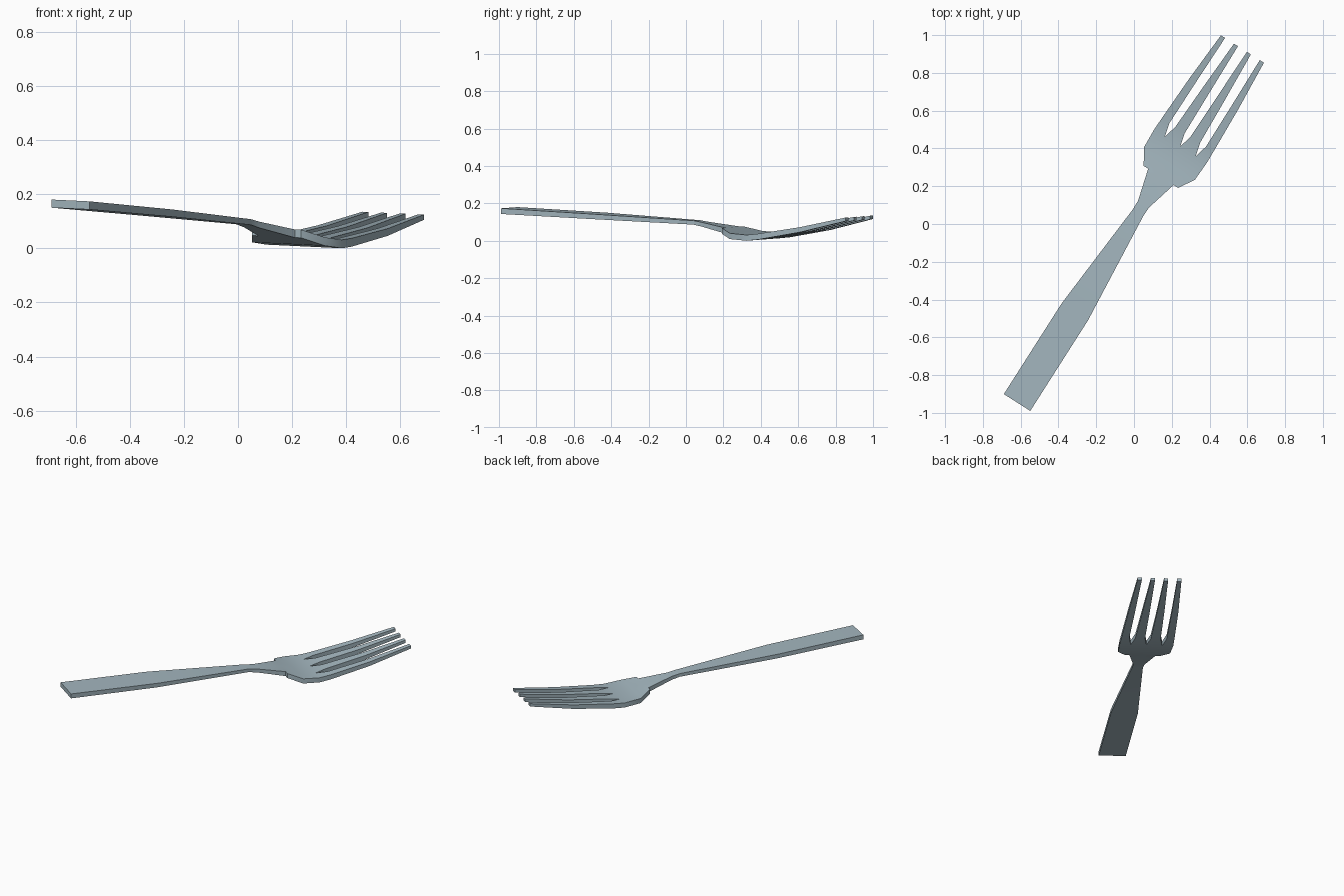
import bpy, bmesh, math
from mathutils import Vector

cube = bpy.data.objects.get("Cube")
if cube:
    bpy.data.objects.remove(cube)

# Brushed steel
steel = bpy.data.materials.new("steel")
steel.use_nodes = True
colour = (0.37, 0.47, 0.52, 1)
steel.diffuse_color = colour
steel.node_tree.nodes["Principled BSDF"].inputs["Base Color"].default_value = colour

# Side profile along the length: station, height of the upper face, thickness
PROFILE = [(-1.13, .177, .03), (-.56, .147, .027), (.06, .109, .021),
           (.115, .1, .023), (.287, .073, .03), (.37, .047, .031),
           (.478, .038, .031), (.55, .044, .031), (.81, .079, .027),
           (1.09, .13, .019)]
ALONG = Vector((.5375, .843, 0))     # handle to tines
ACROSS = Vector((.843, -.5375, 0))   # towards the right-hand edge
OFFSET, TILT = -.014, -.04


def profile(s):
    for (a, za, ta), (b, zb, tb) in zip(PROFILE, PROFILE[1:]):
        if s <= b:
            f = (s - a) / (b - a)
            return za + f * (zb - za), ta + f * (tb - ta)
    return PROFILE[-1][1:]


bm = bmesh.new()
cache = {}


def pair(s, t):
    """Upper and lower vertex at one plan position."""
    key = (round(s, 4), round(t, 4))
    if key not in cache:
        z, thick = profile(s)
        p = ALONG * s + ACROSS * (t + OFFSET) + Vector((0, 0, z + TILT * t))
        cache[key] = (bm.verts.new(p), bm.verts.new(p - Vector((0, 0, thick))))
    return cache[key]


quads = []


def strip(rows):
    """Fill quads between successive rows of (station, offsets)."""
    for (s0, r0), (s1, r1) in zip(rows, rows[1:]):
        for i in range(len(r0) - 1):
            quads.append([(s0, r0[i]), (s0, r0[i + 1]), (s1, r1[i + 1]), (s1, r1[i])])


def mirrored(*halves):
    return [-h for h in reversed(halves)] + [0] + list(halves)


# Handle and neck
strip([(s, mirrored(h)) for s, h in
       [(-1.13, .083), (-.56, .083), (.06, .033), (.115, .034), (.287, .08)]])

# Palm, with small shoulders beside the neck
root = mirrored(.097, .165)
strip([(.287, mirrored(.08, .108)), (.37, mirrored(.095, .16)), (.478, root)])

# Four tapering tines, separated by pointed slots
outer = [(.55, (.115, .163)), (.81, (.113, .153)), (1.09, (.109, .135))]
inner = [(.55, (.018, .078)), (.81, (.023, .067)), (1.09, (.028, .053))]
for rows, base in ((inner, root[2:4]), (outer, root[3:5])):
    rows = [(.478, base)] + rows
    strip(rows)
    strip([(s, [-o for o in reversed(r)]) for s, r in rows])

# Upper and lower skins, then walls along the open outline
edges = {}
for quad in quads:
    corners = [pair(*c) for c in quad]
    bm.faces.new([c[0] for c in corners])
    bm.faces.new([c[1] for c in reversed(corners)])
    for a, b in zip(corners, corners[1:] + corners[:1]):
        edges.setdefault(frozenset((a, b)), []).append((a, b))
for uses in edges.values():
    if len(uses) == 1:
        a, b = uses[0]
        bm.faces.new((a[0], a[1], b[1], b[0]))
bmesh.ops.recalc_face_normals(bm, faces=bm.faces[:])

mesh = bpy.data.meshes.new("fork")
bm.to_mesh(mesh)
bm.free()
mesh.materials.append(steel)
fork = bpy.data.objects.new("fork", mesh)
bpy.context.collection.objects.link(fork)
bpy.ops.object.select_all(action='DESELECT')
fork.select_set(True)
bpy.context.view_layer.objects.active = fork
bpy.ops.object.shade_smooth_by_angle(angle=math.radians(30))
